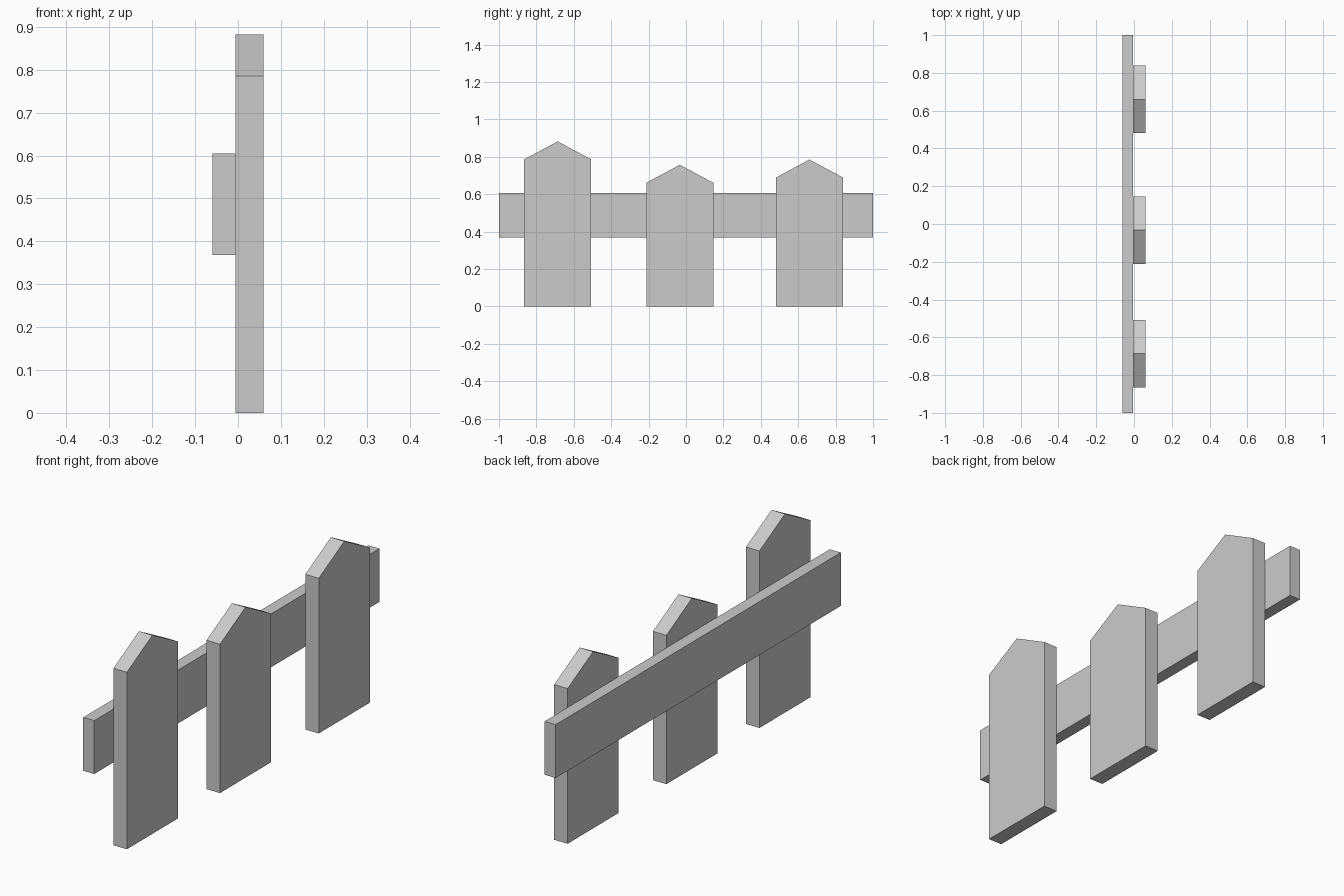
import bpy
import bmesh

if "Cube" in bpy.data.objects:
    bpy.data.objects.remove(bpy.data.objects["Cube"])


def board(name, profile, x0, x1):
    """Extrude a (y, z) outline along x from x0 to x1."""
    bm = bmesh.new()
    face = bm.faces.new([bm.verts.new((x0, y, z)) for y, z in profile])
    ext = bmesh.ops.extrude_face_region(bm, geom=[face])
    verts = [v for v in ext["geom"] if isinstance(v, bmesh.types.BMVert)]
    bmesh.ops.translate(bm, verts=verts, vec=(x1 - x0, 0, 0))
    bmesh.ops.recalc_face_normals(bm, faces=bm.faces)
    mesh = bpy.data.meshes.new(name)
    bm.to_mesh(mesh)
    bm.free()
    obj = bpy.data.objects.new(name, mesh)
    bpy.context.collection.objects.link(obj)
    return obj


# Horizontal rail behind the pickets
board("rail", [(-1, 0.368), (1, 0.368), (1, 0.605), (-1, 0.605)], -0.06, -0.006)

# Pointed pickets: centre y and peak height
HALF_WIDTH, POINT = 0.179, 0.096
for i, (y, top) in enumerate([(-0.686, 0.882), (-0.033, 0.757), (0.66, 0.785)], 1):
    left, right, shoulder = y - HALF_WIDTH, y + HALF_WIDTH, top - POINT
    board(f"picket_{i}",
          [(left, 0), (right, 0), (right, shoulder), (y, top), (left, shoulder)],
          -0.006, 0.06)
